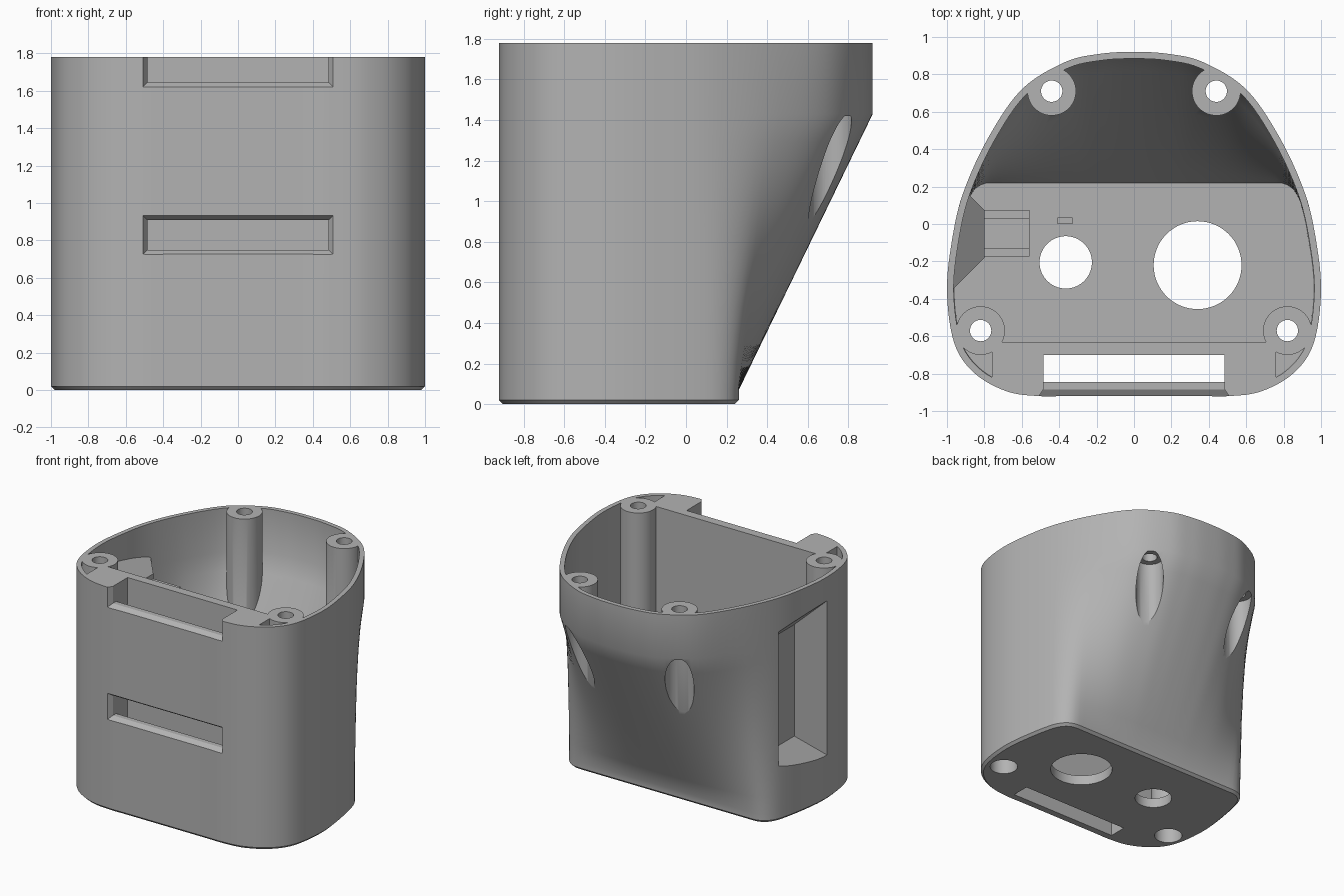
import bpy, bmesh, math
from mathutils import Vector

if "Cube" in bpy.data.objects:
    bpy.data.objects.remove(bpy.data.objects["Cube"], do_unlink=True)

TOP, SLOPE_TOP, SLOPE_LOW, FLOOR, WALL = 1.78, 1.43, 0.07, 0.08, 0.04


# --- helpers ---
def loft(name, rings):
    """Closed solid skinned through rings of equal length."""
    bm = bmesh.new()
    rows = [[bm.verts.new(p) for p in ring] for ring in rings]
    n = len(rows[0])
    for a, b in zip(rows, rows[1:]):
        for i in range(n):
            j = (i + 1) % n
            bm.faces.new((a[i], a[j], b[j], b[i]))
    bm.faces.new(rows[0][::-1])
    bm.faces.new(rows[-1])
    bmesh.ops.recalc_face_normals(bm, faces=bm.faces)
    mesh = bpy.data.meshes.new(name)
    bm.to_mesh(mesh)
    bm.free()
    obj = bpy.data.objects.new(name, mesh)
    bpy.context.scene.collection.objects.link(obj)
    return obj


def at_height(ring, z):
    return [(p.x, p.y, z) for p in ring]


def box(name, x, y, z):
    base = [Vector((x[i], y[j])) for i, j in ((0, 0), (1, 0), (1, 1), (0, 1))]
    return loft(name, [at_height(base, z[0]), at_height(base, z[1])])


def cylinder(name, x, y, r, z0, z1, n=48):
    ring = [Vector((x + r * math.cos(math.tau * i / n), y + r * math.sin(math.tau * i / n)))
            for i in range(n)]
    return loft(name, [at_height(ring, z0), at_height(ring, z1)])


def side_funnel(name, x0, x1, y, z, grow):
    """Rectangle at x0 spreading outward by grow at x1."""
    def rect(x, g):
        return [(x, y[0] - g, z[0] - g), (x, y[1] + g, z[0] - g),
                (x, y[1] + g, z[1] + g), (x, y[0] - g, z[1] + g)]
    return loft(name, [rect(x0, 0), rect(x1, grow)])


def front_funnel(name, w, z, top_z, grow):
    """Chamfer cutter on the front face."""
    def rect(y, g):
        return [(-w - g, y, z - g), (w + g, y, z - g),
                (w + g, y, top_z + g), (-w - g, y, top_z + g)]
    return loft(name, [rect(-0.885, 0), rect(-0.93, grow)])


def cut(target, cutters):
    for c in cutters:
        mod = target.modifiers.new("cut", 'BOOLEAN')
        mod.operation, mod.solver, mod.object = 'DIFFERENCE', 'EXACT', c
        c.hide_render = True
        bpy.context.view_layer.update()
        dg = bpy.context.evaluated_depsgraph_get()
        mesh = bpy.data.meshes.new_from_object(target.evaluated_get(dg))
        target.modifiers.clear()
        target.data = mesh
        bpy.data.objects.remove(c, do_unlink=True)


# --- egg-shaped outline: half of it as a spline, then mirrored ---
half = [Vector(p) for p in (
    (0, -.92), (.35, -.92), (.51, -.92), (.68, -.895), (.85, -.8), (.96, -.64), (1, -.36),
    (.972, -.08), (.912, .17), (.78, .46), (.6, .72), (.37, .865), (.18, .91), (0, .92))]


def spline(pts, steps=6):
    mirror = lambda p: Vector((-p.x, p.y))
    ext = [mirror(pts[1])] + pts + [mirror(pts[-2])]
    out = []
    for a, b, c, d in zip(ext, ext[1:], ext[2:], ext[3:]):
        for k in range(steps):
            t = k / steps
            out.append(0.5 * (2 * b + (c - a) * t + (2 * a - 5 * b + 4 * c - d) * t ** 2
                              + (3 * b - a - 3 * c + d) * t ** 3))
    return out + [pts[-1].copy()]


def mirrored(side):
    return side + [Vector((-p.x, p.y)) for p in side[-2:0:-1]]


def offset(ring, d):
    out = []
    for i, p in enumerate(ring):
        t = (ring[(i + 1) % len(ring)] - ring[i - 1]).normalized()
        out.append(p + Vector((-t.y, t.x)) * d)
    return out


# The foot outline is the same egg with a flat back and rounded corners
upper = spline(half)
start = next(i for i, p in enumerate(upper) if p.y > 0.08)
lengths = [0.0]
for a, b in zip(upper[start:], upper[start + 1:]):
    lengths.append(lengths[-1] + (b - a).length)
p0, corner, p2, back = upper[start], Vector((.9, .26)), Vector((.77, .26)), Vector((0, .26))
lower = upper[:start]
for d in lengths:
    t = d / lengths[-1]
    if t < 0.25:
        s = t / 0.25
        lower.append(p0 * (1 - s) ** 2 + corner * 2 * s * (1 - s) + p2 * s ** 2)
    else:
        lower.append(p2.lerp(back, (t - 0.25) / 0.75))
upper, lower = mirrored(upper), mirrored(lower)


def slope_rings(a, b, z0, z1, n=10):
    return [at_height([p.lerp(q, k / n) for p, q in zip(a, b)], z0 + (z1 - z0) * k / n)
            for k in range(n + 1)]


# --- outer shell and its inner cavity ---
body = loft("housing", [at_height(offset(lower, 0.02), 0), at_height(lower, 0.02)]
            + slope_rings(lower, upper, SLOPE_LOW, SLOPE_TOP) + [at_height(upper, TOP)])
inner_low, inner_up = offset(lower, WALL), offset(upper, 0.036)
cavity = loft("cavity", slope_rings(inner_low, inner_up, FLOOR, SLOPE_TOP)
              + [at_height(inner_up, TOP + 0.1)])

# --- solid parts kept inside the cavity ---
screws = [(sx * x, y) for x, y in ((.82, -.57), (.44, .71)) for sx in (-1, 1)]
keep = [box("front_block", (-.76, .76), (-1, -.63), (-.1, 2))]
keep += [cylinder("screw_post", x, y, .13, -.1, 2) for x, y in screws]
keep += [side_funnel("pocket_boss", -.8, -1.02, (-.18, .075), (.49, 1.43), .22),
         box("bracket", (-.85, -.56), (-.145, .045), (.5, 1.34)),
         box("bracket_lip", (-.85, -.56), (.03, .075), (.5, 1.39)),
         box("bracket_lip", (-.85, -.56), (-.175, -.13), (.5, 1.39)),
         box("floor_peg", (-.41, -.33), (0, .035), (0, .12))]
cut(cavity, keep)

# --- openings ---
openings = [cavity, box("strap_slot", (-.485, .485), (-.845, -.7), (-.1, 2)),
            cylinder("small_hole", -.365, -.205, .14, -.1, .3, 64),
            cylinder("large_hole", .34, -.22, .235, -.1, .3, 64),
            side_funnel("side_pocket", -.83, -1.03, (-.18, .055), (.53, 1.42), .2)]
for z0, z1 in ((.75, .91), (1.645, 2)):
    openings += [box("window", (-.485, .485), (-1, -.78), (z0, z1)),
                 front_funnel("window_chamfer", .485, z0, z1, .03)]
for x, y in screws:
    openings += [cylinder("screw_hole", x, y, .057, -.1, 2),
                 cylinder("counterbore", x, y, .105, -.1, 1.42)]
cut(body, openings)

# --- material and shading ---
grey = bpy.data.materials.new("plain_grey")
grey.use_nodes = True
colour = (.45, .45, .45, 1)
grey.diffuse_color = colour
grey.node_tree.nodes["Principled BSDF"].inputs["Base Color"].default_value = colour
body.data.materials.clear()
body.data.materials.append(grey)
for f in body.data.polygons:
    f.material_index = 0
bpy.ops.object.select_all(action='DESELECT')
body.select_set(True)
bpy.context.view_layer.objects.active = body
bpy.ops.object.shade_smooth_by_angle(angle=math.radians(30))
